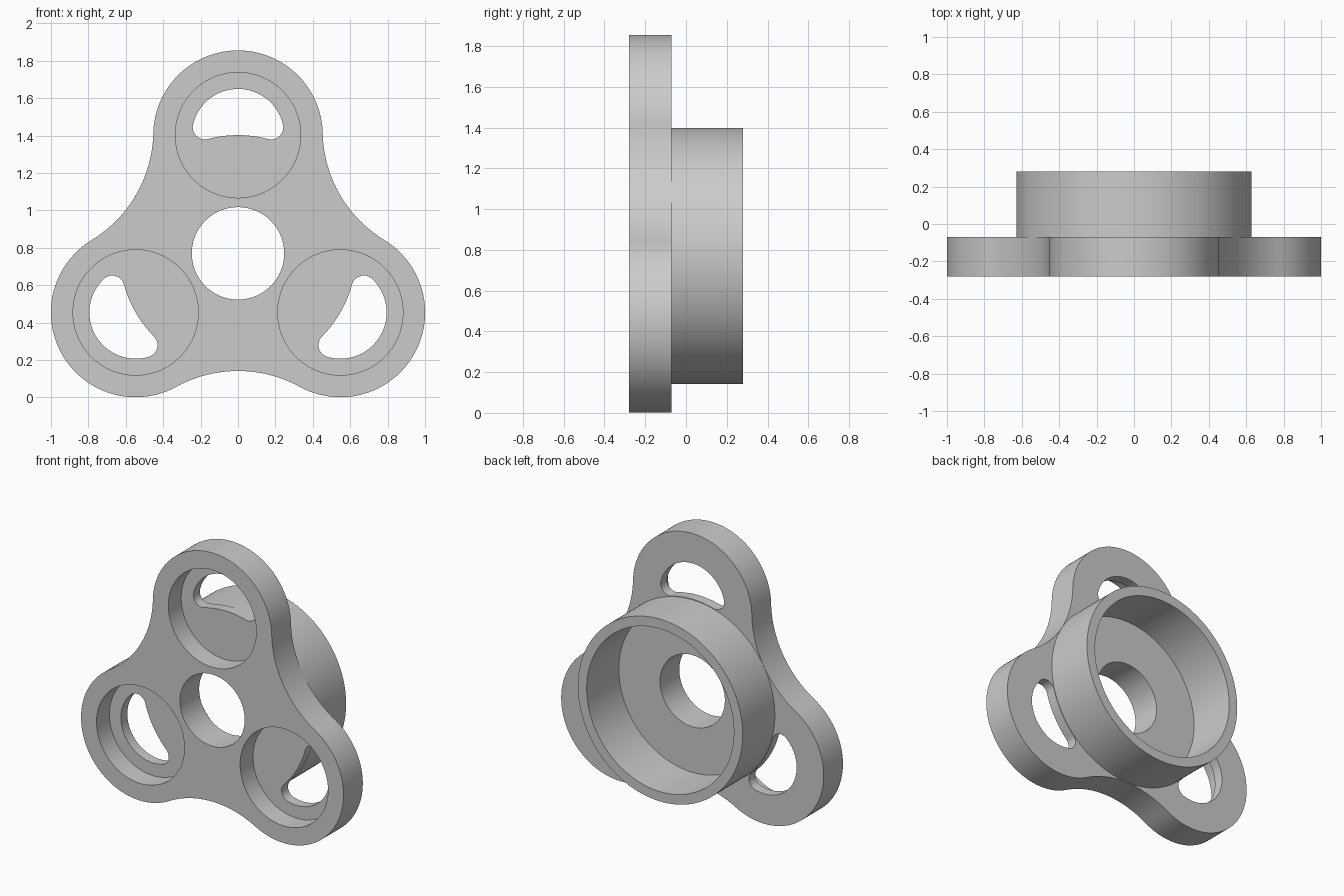
import bpy, bmesh
from math import pi, cos, sin, atan2, sqrt, hypot

HUB_Z = 0.77                    # height of the hub axis
REACH, LOBE_R = 0.632, 0.453    # lobe distance and radius
WAIST = 0.629                   # hub distance of the concave flanks
FRONT, FLOOR, BACK, RIM = -0.28, -0.14, -0.07, 0.28

if "Cube" in bpy.data.objects:
    bpy.data.objects.remove(bpy.data.objects["Cube"])

grey = bpy.data.materials.new("plain grey")
grey.use_nodes = True
colour = (0.6, 0.6, 0.6, 1)
grey.diffuse_color = colour
grey.node_tree.nodes["Principled BSDF"].inputs["Base Color"].default_value = colour


def arc(centre, r, start, end, n=32):
    return [(centre[0] + r * cos(start + (end - start) * i / n),
             centre[1] + r * sin(start + (end - start) * i / n)) for i in range(n + 1)]


def circle(centre, r, n=128):
    return arc(centre, r, 0, 2 * pi, n)[:-1]


def polar(r, a):
    return (r * cos(a), r * sin(a))


def spin(points, a):
    return [(x * cos(a) - z * sin(a), x * sin(a) + z * cos(a)) for x, z in points]


def prism(name, points, y0, y1):
    """Extrude a profile around the hub axis from y0 to y1."""
    bm = bmesh.new()
    clean = [p for i, p in enumerate(points)
             if hypot(p[0] - points[i - 1][0], p[1] - points[i - 1][1]) > 1e-5]
    face = bm.faces.new([bm.verts.new((x, y0, z + HUB_Z)) for x, z in clean])
    top = bmesh.ops.extrude_face_region(bm, geom=[face])["geom"]
    bmesh.ops.translate(bm, vec=(0, y1 - y0, 0),
                        verts=[v for v in top if isinstance(v, bmesh.types.BMVert)])
    bmesh.ops.recalc_face_normals(bm, faces=bm.faces)
    mesh = bpy.data.meshes.new(name)
    bm.to_mesh(mesh)
    bm.free()
    mesh.materials.append(grey)
    obj = bpy.data.objects.new(name, mesh)
    bpy.context.collection.objects.link(obj)
    return obj


def cut(obj, points, y0, y1):
    """Cut a prism out of an object."""
    cutter = prism("cutter", points, y0, y1)
    mod = obj.modifiers.new("cut", "BOOLEAN")
    mod.operation, mod.solver, mod.object = "DIFFERENCE", "EXACT", cutter
    bpy.context.view_layer.objects.active = obj
    bpy.ops.object.modifier_apply(modifier=mod.name)
    bpy.data.objects.remove(cutter)


# Three-lobed outline: convex lobe arcs joined by tangent concave flanks
lobe = (0, REACH)
reach_x, reach_z = polar(REACH, pi / 6)
flank_r = (reach_x**2 + reach_z**2 + WAIST**2 - 2 * WAIST * REACH * cos(pi / 3)
           - LOBE_R**2) / (2 * (LOBE_R - WAIST + REACH * cos(pi / 3)))
flank = polar(WAIST + flank_r, 5 * pi / 6)
out = atan2(flank[1] - lobe[1], flank[0] - lobe[0]) % (2 * pi)
touch = out + pi                # flank arc starts here, mirrored about the hub direction
third = (arc(lobe, LOBE_R, pi - out, out, 80)
         + arc(flank, flank_r, touch, 2 * (11 * pi / 6) - touch, 48))
outline = [p for k in range(3) for p in spin(third, k * 2 * pi / 3)]

# Slot: disc around the lobe, bounded by the cup wall, with rounded corners
SLOT_R, INNER_R, CORNER = 0.247, 0.632, 0.065
to_hub, to_lobe = INNER_R + CORNER, SLOT_R - CORNER
cz = (to_hub**2 - to_lobe**2 + REACH**2) / (2 * REACH)
cx = sqrt(to_hub**2 - cz**2)
tilt = atan2(cz - REACH, cx)
hub_a = atan2(cz, cx)
slot = (arc(lobe, SLOT_R, tilt, pi - tilt, 64)
        + arc((-cx, cz), CORNER, pi - tilt, 2 * pi - hub_a, 20)
        + arc((0, 0), INNER_R, pi - hub_a, hub_a, 24)
        + arc((cx, cz), CORNER, hub_a - pi, tilt, 20))

# Plate with hub bore, bearing pockets and slots
plate = prism("lobed_plate", outline, FRONT, BACK)
cut(plate, circle((0, 0), 0.247), FRONT - 0.1, BACK + 0.1)
for k in range(3):
    a = k * 2 * pi / 3
    cut(plate, spin(circle(lobe, 0.335), a), FRONT - 0.1, FLOOR)
    cut(plate, spin(slot, a), FLOOR - 0.05, BACK + 0.1)

# Round cup wall on the back
cup = prism("cup_wall", circle((0, 0), 0.628, 160), BACK, RIM)
cut(cup, circle((0, 0), 0.561, 160), BACK - 0.1, RIM + 0.1)

# Smooth curved walls, sharp rims
for obj in (plate, cup):
    bpy.ops.object.select_all(action="DESELECT")
    obj.select_set(True)
    bpy.context.view_layer.objects.active = obj
    bpy.ops.object.shade_smooth_by_angle(angle=pi / 6)
